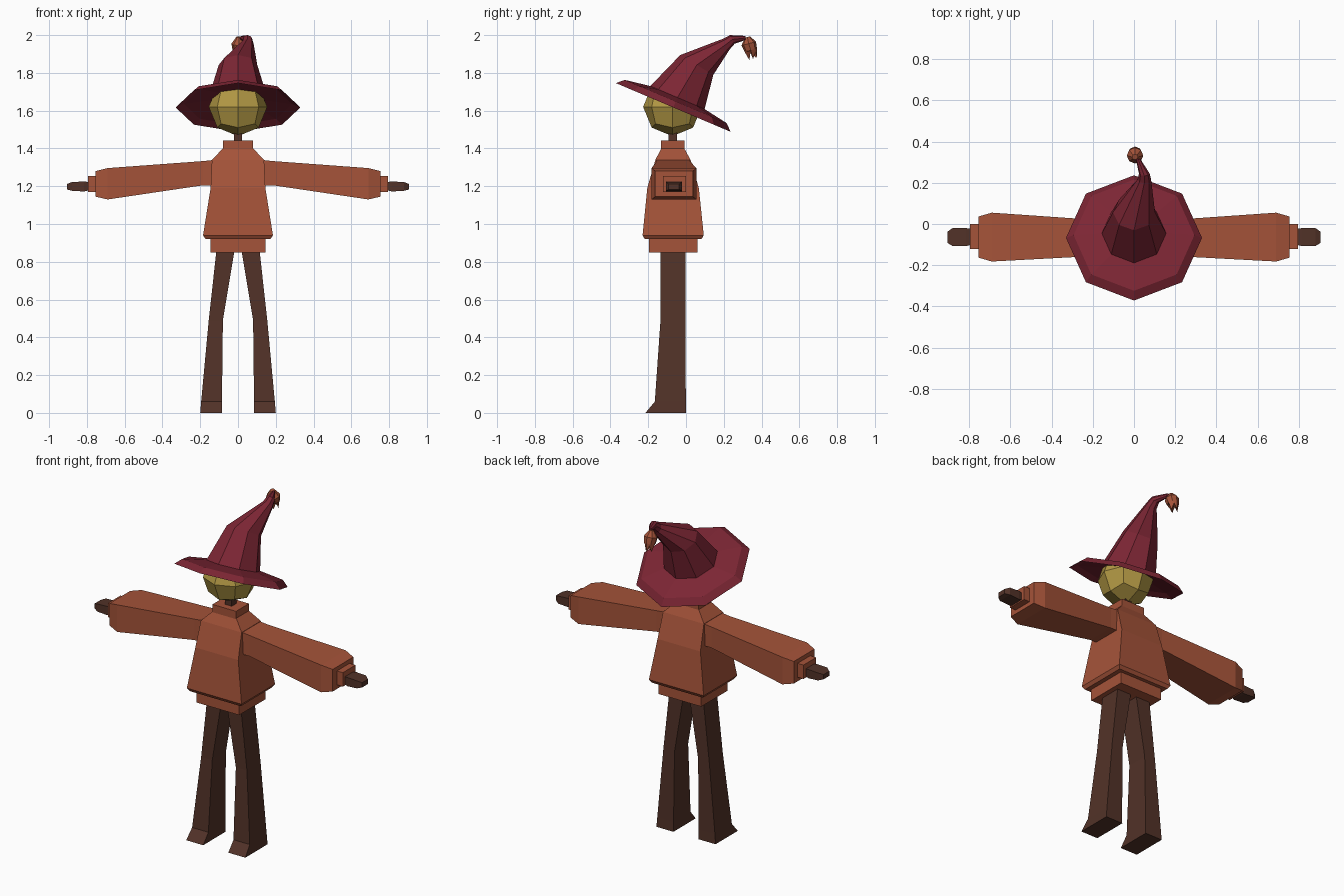
import bpy, bmesh, math
from mathutils import Vector

if "Cube" in bpy.data.objects:
    bpy.data.objects.remove(bpy.data.objects["Cube"])


def material(name, rgb):
    m = bpy.data.materials.new(name)
    m.diffuse_color = (*rgb, 1)
    m.use_nodes = True
    m.node_tree.nodes["Principled BSDF"].inputs["Base Color"].default_value = m.diffuse_color
    return m


RUST = material("rust_orange", (0.376, 0.087, 0.041))
WINE = material("wine_red", (0.202, 0.019, 0.034))
STRAW = material("straw_yellow", (0.445, 0.314, 0.058))
BROWN = material("dark_brown", (0.084, 0.032, 0.021))


def finish(name, bm, mat):
    bmesh.ops.recalc_face_normals(bm, faces=bm.faces)
    me = bpy.data.meshes.new(name)
    bm.to_mesh(me)
    bm.free()
    me.materials.append(mat)
    ob = bpy.data.objects.new(name, me)
    bpy.context.collection.objects.link(ob)
    return ob


def loft(name, rings, mat):
    """Skin a list of rings and cap both ends."""
    bm = bmesh.new()
    loops = [[bm.verts.new(p) for p in ring] for ring in rings]
    n = len(loops[0])
    for a, b in zip(loops, loops[1:]):
        for i in range(n):
            j = (i + 1) % n
            bm.faces.new((a[i], a[j], b[j], b[i]))
    bm.faces.new(loops[0])
    bm.faces.new(loops[-1])
    return finish(name, bm, mat)


def rect_z(z, x0, x1, y0, y1):
    return [(x0, y0, z), (x1, y0, z), (x1, y1, z), (x0, y1, z)]


def rect_x(x, y0, y1, z0, z1):
    return [(x, y0, z0), (x, y1, z0), (x, y1, z1), (x, y0, z1)]


def octagon(centre, radius, tilt, n=8):
    """Ring whose axis leans back from vertical by tilt degrees."""
    t = math.radians(tilt)
    side, fwd = Vector((1, 0, 0)), Vector((0, math.cos(t), -math.sin(t)))
    return [Vector(centre) + radius * (math.cos(a) * side + math.sin(a) * fwd)
            for a in (2 * math.pi * i / n for i in range(n))]


# Sweater: hem, body and collar
loft("sweater_hem", [rect_z(z, -0.145, 0.145, -0.196, 0.06) for z in (0.85, 0.93)], RUST)
body = [(0.92, 0.172, -0.218, 0.082), (0.94, 0.185, -0.23, 0.094),
        (1.19, 0.145, -0.205, 0.068), (1.34, 0.138, -0.162, 0.024),
        (1.405, 0.075, -0.128, -0.012)]
loft("sweater_body", [rect_z(z, -w, w, y0, y1) for z, w, y0, y1 in body], RUST)
loft("sweater_collar", [rect_z(z, -0.08, 0.08, -0.133, -0.008) for z in (1.395, 1.443)], RUST)

# Neck post
loft("neck", [rect_z(z, -0.022, 0.022, -0.092, -0.048) for z in (1.42, 1.50)], BROWN)

# Mirrored limbs
for s, side in ((1, "right"), (-1, "left")):
    sleeve = [(0.12, -0.155, 0.02, 1.205, 1.34), (0.185, -0.155, 0.02, 1.205, 1.333),
              (0.69, -0.182, 0.055, 1.13, 1.296), (0.755, -0.163, 0.036, 1.145, 1.28)]
    loft("sleeve_" + side, [rect_x(s * r[0], *r[1:]) for r in sleeve], RUST)
    loft("cuff_" + side, [rect_x(s * x, -0.122, 0.0, 1.17, 1.255) for x in (0.745, 0.795)], RUST)
    hand = [(0.785, -0.1, -0.025, 1.18, 1.222), (0.815, -0.107, -0.02, 1.172, 1.225),
            (0.88, -0.107, -0.02, 1.176, 1.222), (0.905, -0.092, -0.037, 1.183, 1.212)]
    loft("hand_" + side, [rect_x(s * r[0], *r[1:]) for r in hand], BROWN)
    leg = [(0, 0.085, 0.2, -0.215, 0.0), (0.06, 0.085, 0.195, -0.165, -0.001),
           (0.49, 0.08, 0.155, -0.135, -0.003), (0.88, 0.015, 0.112, -0.135, -0.004)]
    loft("leg_" + side, [rect_z(z, s * a, s * b, y0, y1) for z, a, b, y0, y1 in leg], BROWN)

# Head: subdivided cube pushed out to a sphere
bm = bmesh.new()
bmesh.ops.create_cube(bm, size=2)
bmesh.ops.subdivide_edges(bm, edges=bm.edges[:], cuts=1, use_grid_fill=True)
for v in bm.verts:
    v.co = v.co.normalized() * 0.155 + Vector((0, -0.072, 1.62))
finish("head", bm, STRAW)

# Hat: tilted brim from hollow underside to crown base, then a bent crown
TILT = 23
axis = Vector((0, math.sin(math.radians(TILT)), math.cos(math.radians(TILT))))
base = Vector((0, -0.0675, 1.617))
brim = [(0.14, 0.042), (0.285, 0.02), (0.33, 0.0), (0.293, 0.034), (0.156, 0.057)]
rings = [octagon(base + axis * h, r, TILT) for r, h in brim]
crown = [((0, 0.057, 1.842), 0.102, 31), ((0.05, 0.215, 1.953), 0.033, 60),
         ((0.05, 0.245, 1.977), 0.026, 62), ((0.02, 0.315, 1.985), 0.011, 95)]
rings += [octagon(c, r, t) for c, r, t in crown]
loft("hat", rings, WINE)

# Tassel: bulb with a jagged lower edge
rings = [octagon((0.005, 0.325, 1.99), 0.014, -15), octagon((0.005, 0.332, 1.955), 0.04, -15),
         octagon((0.005, 0.343, 1.92), 0.034, -15), octagon((0.005, 0.355, 1.895), 0.02, -15)]
for i, p in enumerate(rings[-1]):
    p.z += -0.022 if i % 2 == 0 else 0.016
loft("tassel", rings, RUST)
